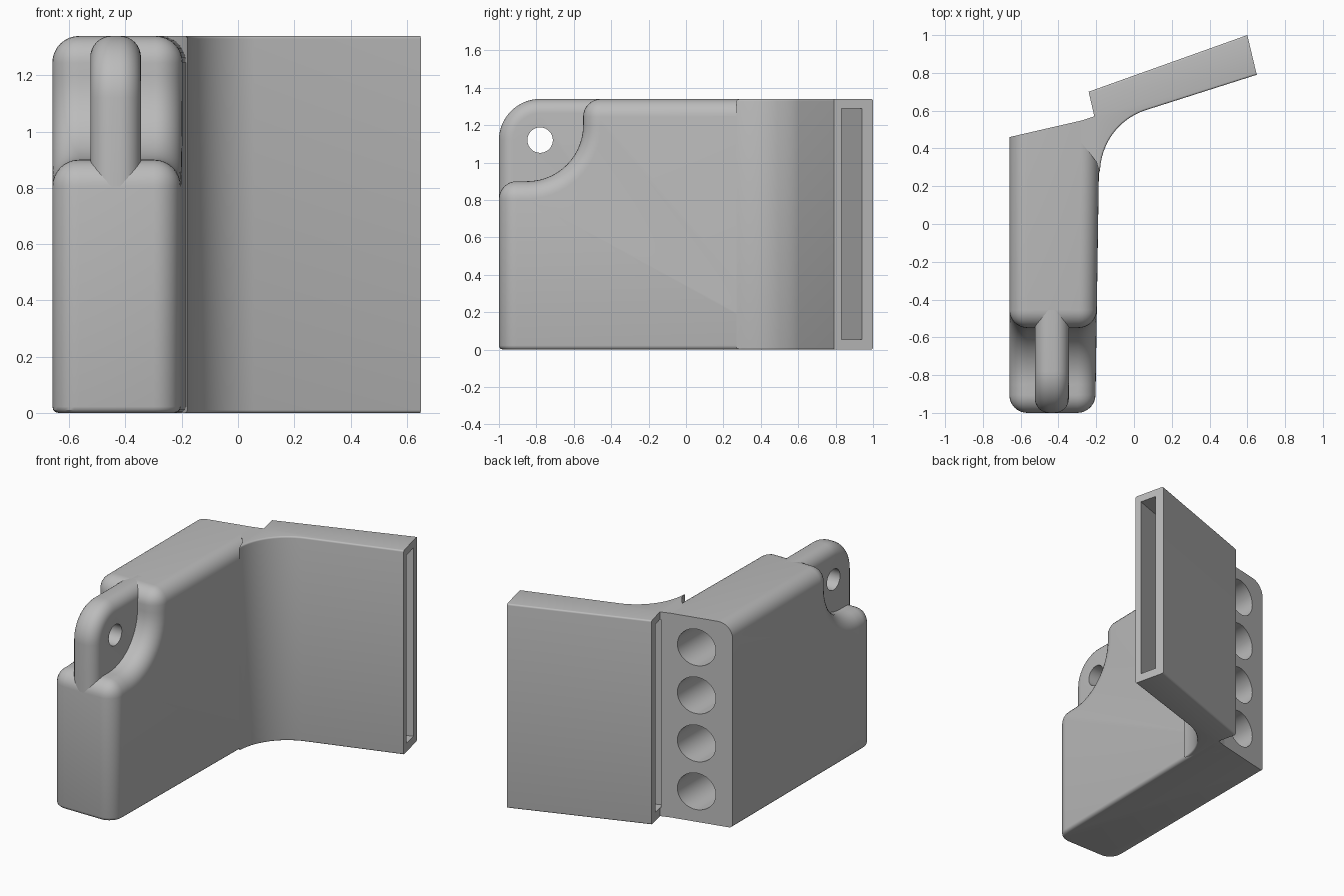
import bpy, bmesh, math
from mathutils import Vector

old = bpy.data.objects.get("Cube")
if old:
    bpy.data.objects.remove(old, do_unlink=True)

GREY = (0.5, 0.5, 0.5, 1)
grey = bpy.data.materials.new("plain grey")
grey.use_nodes = True
grey.diffuse_color = GREY
grey.node_tree.nodes["Principled BSDF"].inputs["Base Color"].default_value = GREY

H = 1.34            # overall height
LEFT, RIGHT = -0.66, -0.205


def arc(cx, cy, r, a0, a1, n):
    return [(cx + r * math.cos(math.radians(a0 + (a1 - a0) * i / n)),
             cy + r * math.sin(math.radians(a0 + (a1 - a0) * i / n))) for i in range(n + 1)]


def prism(points, axis, lo, hi):
    """Extrude a closed outline along x (points are y,z) or z (points are x,y)."""
    bm = bmesh.new()
    place = (lambda p, t: (t, p[0], p[1])) if axis == "x" else (lambda p, t: (p[0], p[1], t))
    a = [bm.verts.new(place(p, lo)) for p in points]
    b = [bm.verts.new(place(p, hi)) for p in points]
    bm.faces.new(a)
    bm.faces.new(b)
    for i in range(len(a)):
        j = (i + 1) % len(a)
        bm.faces.new((a[i], a[j], b[j], b[i]))
    bmesh.ops.recalc_face_normals(bm, faces=bm.faces)
    bm.normal_update()
    return bm


def round_edges(bm, rule, radius, segments):
    edges = [e for e in bm.edges if rule(e, (e.verts[0].co + e.verts[1].co) / 2)]
    bmesh.ops.bevel(bm, geom=edges, offset=radius, offset_type='OFFSET', segments=segments,
                    profile=0.5, affect='EDGES', clamp_overlap=True)
    bm.normal_update()


def make(name, bm):
    me = bpy.data.meshes.new(name)
    bm.to_mesh(me)
    bm.free()
    me.materials.append(grey)
    ob = bpy.data.objects.new(name, me)
    bpy.context.collection.objects.link(ob)
    return ob


def cylinder(name, radius, start, end):
    start, end = Vector(start), Vector(end)
    bm = bmesh.new()
    bmesh.ops.create_cone(bm, cap_ends=True, segments=48, radius1=radius, radius2=radius,
                          depth=(end - start).length)
    turn = (end - start).to_track_quat('Z', 'Y').to_matrix()
    bmesh.ops.rotate(bm, verts=bm.verts, matrix=turn)
    bmesh.ops.translate(bm, verts=bm.verts, vec=(start + end) / 2)
    return make(name, bm)


def cut(ob, cutter):
    cutter.hide_render = True
    bpy.context.view_layer.objects.active = ob
    mod = ob.modifiers.new("cut", 'BOOLEAN')
    mod.operation, mod.solver, mod.object = 'DIFFERENCE', 'EXACT', cutter
    bpy.ops.object.modifier_apply(modifier=mod.name)


# Body block: stepped side profile with a hollow scooped from the front top
outline = [(-1, 0), (-1, 0.9)] + arc(-0.85, 1.2, 0.3, -90, 0, 14) + [(-0.55, H), (0.57, H), (0.57, 0)]
bm = prism(outline, "x", LEFT, RIGHT)
for v in bm.verts:
    if v.co.x < -0.5:
        v.co.y = min(v.co.y, 0.46)       # slanted back
    else:
        v.co.x += (v.co.y + 1) * 0.015   # slightly splayed side
bm.normal_update()


def body_rim(e, m):
    along_x = abs(e.verts[0].co.x - e.verts[1].co.x) > 0.3
    if along_x:
        corners = ((-1, 0.9), (-0.55, H))
        return any(abs(m.y - y) + abs(m.z - z) < 0.01 for y, z in corners)
    return m.z > 0.01 and not (m.y > 0.4 and m.z < H - 0.01)


round_edges(bm, body_rim, 0.095, 8)
round_edges(bm, lambda e, m: all(v.co.z < 0.001 for v in e.verts) and m.y < 0.4, 0.022, 3)
body = make("body", bm)

# Side wing with a curved root that blends into the body
root = arc(0.17, 0.27, 0.35, 180, 109, 16)
bm = prism([(-0.24, 0.70), (0.60, 1.0), (0.65, 0.79)] + root[::-1]
           + [(-0.20, 0.33), (-0.3, 0.46), (-0.3, 0.54), (-0.21, 0.57)], "z", 0, H)
outward = Vector((-0.34, 0.94, 0))


def wing_rim(e, m):
    flat = abs(e.verts[0].co.z - e.verts[1].co.z) < 0.001
    side = [f.normal for f in e.link_faces if abs(f.normal.z) < 0.5]
    if not flat or not side or m.x < -0.185:
        return False
    return side[0].dot(outward) > 0.95 or (side[0].dot(outward) < -0.3 and m.y > 0.27)


round_edges(bm, wing_rim, 0.025, 4)
wing = make("wing", bm)

# Slot running the full length of the wing
slot = make("slot_cutter", prism([(-0.234, 0.637), (0.70, 0.971), (0.726, 0.861), (-0.205, 0.528)],
                                 "z", 0.055, 1.29))
cut(wing, slot)
cut(body, slot)

# Four round sockets in the back of the body
cutters = [slot]
for i in range(4):
    z = 0.2 + 0.315 * i
    socket = cylinder("socket_cutter", 0.12, (-0.435, -0.3, z), (-0.435, 0.8, z))
    cut(body, socket)
    cutters.append(socket)

# Hanging tab with a pin hole
bm = prism([(-1, 0.7)] + arc(-0.78, 1.12, 0.22, 180, 90, 16) + [(-0.4, H), (-0.4, 0.7)], "x", -0.525, -0.345)
round_edges(bm, lambda e, m: abs(e.verts[0].co.x - e.verts[1].co.x) < 0.01
            and m.z > 0.71 and m.y < -0.41, 0.075, 8)
tab = make("hanging_tab", bm)
pin = cylinder("pin_cutter", 0.068, (-0.8, -0.78, 1.12), (0, -0.78, 1.12))
cut(tab, pin)
cutters.append(pin)

for c in cutters:
    bpy.data.objects.remove(c, do_unlink=True)

# Smooth the rounded edges, keep creases sharp
bpy.ops.object.select_all(action='DESELECT')
for ob in (body, wing, tab):
    ob.select_set(True)
bpy.context.view_layer.objects.active = body
bpy.ops.object.shade_smooth_by_angle(angle=math.radians(30))
